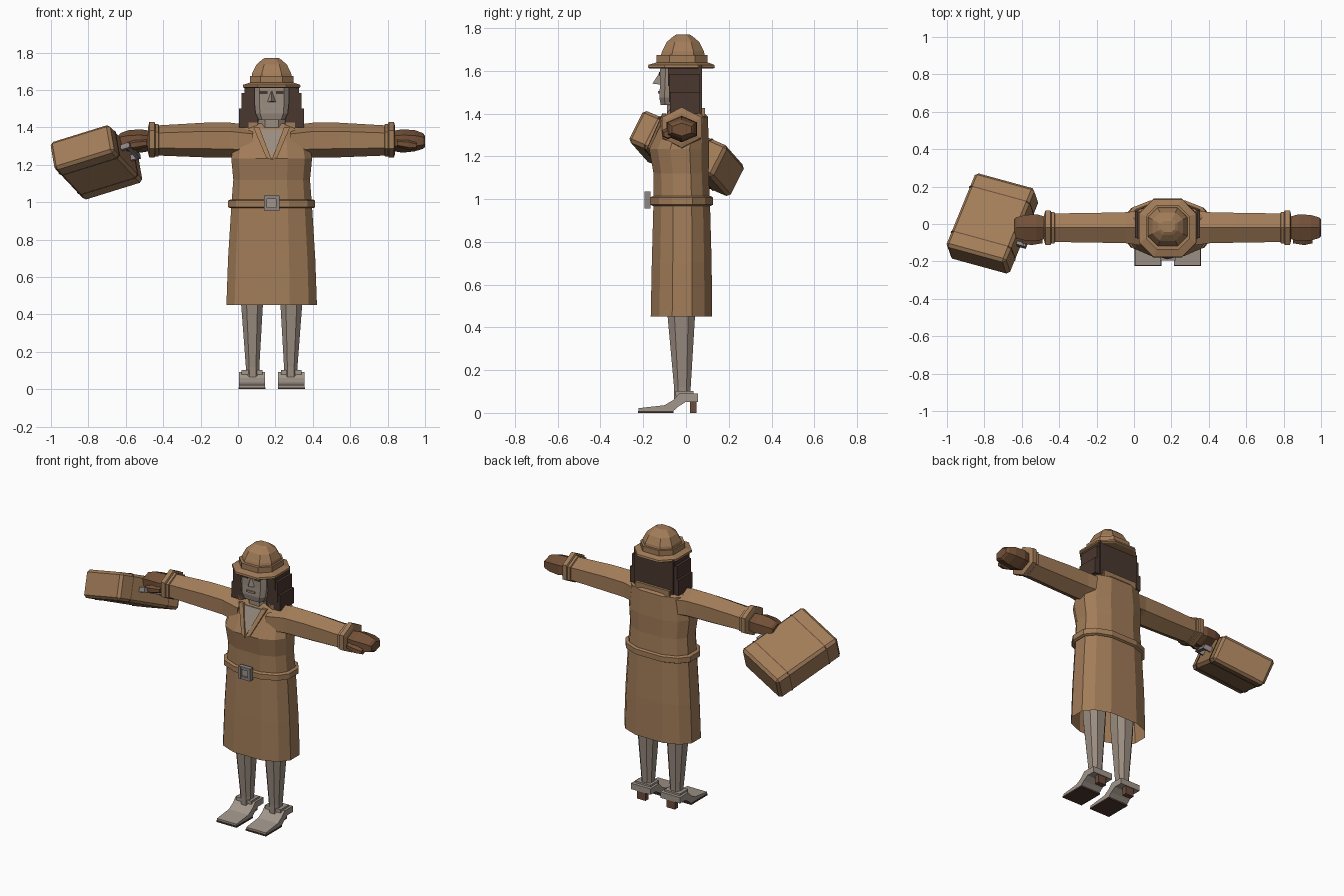
import bpy, bmesh, math
from mathutils import Vector, Matrix

if "Cube" in bpy.data.objects:
    bpy.data.objects.remove(bpy.data.objects["Cube"])

CX = 0.18  # the figure's centre line


def material(name, rgb):
    m = bpy.data.materials.new(name)
    m.diffuse_color = (*[(c / 255) ** 2.2 for c in rgb], 1)
    m.use_nodes = True
    m.node_tree.nodes["Principled BSDF"].inputs["Base Color"].default_value = m.diffuse_color
    return m


COAT = material("tan_coat", (160, 123, 89))
SKIN = material("skin", (152, 139, 127))
SHOE = material("pale_shoe", (160, 149, 138))
HAIR = material("dark_hair", (75, 58, 51))
GLOVE = material("brown_glove", (115, 82, 59))
STRAP = material("strap_brown", (106, 76, 62))
METAL = material("buckle_grey", (140, 132, 130))


def finish(name, bm, mat, shift=CX):
    bmesh.ops.recalc_face_normals(bm, faces=bm.faces)
    bmesh.ops.translate(bm, verts=bm.verts, vec=(shift, 0, 0))
    me = bpy.data.meshes.new(name)
    bm.to_mesh(me)
    bm.free()
    me.materials.append(mat)
    ob = bpy.data.objects.new(name, me)
    bpy.context.collection.objects.link(ob)
    return ob


def loft(name, rings, mat, caps=(True, True), shift=CX):
    """Skin a list of rings that all have the same point count."""
    bm = bmesh.new()
    rows = [[bm.verts.new(p) for p in r] for r in rings]
    n = len(rows[0])
    for a, b in zip(rows, rows[1:]):
        for i in range(n):
            bm.faces.new((a[i], a[(i + 1) % n], b[(i + 1) % n], b[i]))
    for row, cap in zip((rows[0], rows[-1]), caps):
        if cap:
            bm.faces.new(row)
    return finish(name, bm, mat, shift)


def box(name, x0, x1, y0, y1, z0, z1, mat):
    return loft(name, [[(x0, y0, z), (x1, y0, z), (x1, y1, z), (x0, y1, z)] for z in (z0, z1)], mat)


def prism(name, yz, x0, x1, mat):
    return loft(name, [[(x, y, z) for y, z in yz] for x in (x0, x1)], mat)


# Unit cross-sections
HALF = [(.4, -1), (.82, -.72), (1, -.3), (1, .35), (.8, .75), (.4, 1)]
BODY = HALF + [(-x, y) for x, y in reversed(HALF)]
OCT = [(.5, -1), (1, -.5), (1, .5), (.5, 1), (-.5, 1), (-1, .5), (-1, -.5), (-.5, -1)]
HEX = [(math.sin(i * math.pi / 3) / .866, math.cos(i * math.pi / 3)) for i in range(6)]


def level(shape, z, hw, y0, y1, cx=0):
    return [(cx + x * hw, (y0 + y1) / 2 + y * (y1 - y0) / 2, z) for x, y in shape]


def across(s, x, hy, z0, z1, cy=-.02):
    return [(s * x, cy + a * hy, (z0 + z1) / 2 + b * (z1 - z0) / 2) for a, b in HEX]


# Coat body, open at the hem
loft("coat", [level(BODY, *r) for r in (
    (.45, .242, -.165, .122), (.70, .233, -.16, .12), (.99, .215, -.152, .112), (1.12, .205, -.152, .106),
    (1.235, .216, -.172, .108), (1.385, .19, -.10, .102), (1.42, .14, -.075, .07))], COAT, (False, True))
# Belt and buckle
loft("belt", [level(BODY, *r) for r in (
    (.968, .222, -.155, .115), (.974, .233, -.168, .126), (1.008, .233, -.168, .126),
    (1.014, .222, -.155, .115))], COAT)
for s in (-1, 1):
    box("buckle_side", s * .042, s * .024, -.195, -.165, .955, 1.035, METAL)
    z = .995 + s * .04
    box("buckle_bar", -.03, .03, -.194, -.165, min(z, z - s * .018), max(z, z - s * .018), METAL)
box("buckle_plate", -.026, .026, -.182, -.165, .97, 1.02, SHOE)

# Open neckline with lapels
loft("neckline", [[(-.072, y - .098, 1.39), (.072, y - .098, 1.39), (0, y - .17, 1.24)]
                  for y in (-.006, .002)], SKIN)
for s in (-1, 1):
    loft("lapel", [[(s * .066, y - .097, 1.40), (s * .098, y - .095, 1.40),
                    (s * .03, y - .166, 1.24), (0, y - .175, 1.225)] for y in (-.014, .004)], COAT)
    box("coat_collar", s * .075, s * .125, -.075, .085, 1.38, 1.425, COAT)
box("collar_back", -.12, .12, .05, .09, 1.38, 1.425, COAT)

# Sleeves, cuffs and gloves
for s in (-1, 1):
    loft("sleeve", [across(s, *r) for r in (
        (.10, .10, 1.23, 1.41), (.22, .083, 1.238, 1.425), (.36, .08, 1.24, 1.425),
        (.62, .076, 1.25, 1.41))], COAT)
    loft("cuff", [across(s, *r) for r in (
        (.603, .076, 1.25, 1.41), (.606, .084, 1.245, 1.418), (.622, .084, 1.245, 1.418),
        (.626, .092, 1.24, 1.43), (.654, .092, 1.24, 1.43), (.66, .07, 1.26, 1.405))], COAT)
    loft("glove", [across(s, *r) for r in (
        (.64, .055, 1.275, 1.38), (.70, .072, 1.265, 1.39), (.765, .068, 1.272, 1.385),
        (.808, .056, 1.285, 1.37), (.82, .045, 1.295, 1.355))], GLOVE)
    loft("thumb", [across(s, x, h, a, b, -.085) for x, h, a, b in (
        (.67, .018, 1.295, 1.335), (.73, .028, 1.28, 1.335), (.775, .018, 1.285, 1.32))], GLOVE)

# Neck and head
loft("neck", [level(OCT, 1.36, .075, -.09, .05), level(OCT, 1.47, .07, -.09, .04)], SKIN)
loft("head", [level([(.72, -1), (1, -.7), (1, 1), (-1, 1), (-1, -.7), (-.72, -1)], *r) for r in (
    (1.44, .07, -.118, .02), (1.475, .086, -.125, .03), (1.53, .092, -.122, .04),
    (1.63, .092, -.12, .04))], SKIN)
loft("nose", [[(-.027, -.115, 1.535), (.027, -.115, 1.535), (0, -.157, 1.54)],
              [(-.008, -.115, 1.592), (.008, -.115, 1.592), (0, -.124, 1.592)]], SKIN)
box("lips", -.03, .03, -.131, -.12, 1.493, 1.505, SKIN)
for s in (-1, 1):
    box("eye", s * .022, s * .064, -.126, -.118, 1.578, 1.594, HAIR)
    # Stepped side hair
    for x0, x1, z0, z1, y0 in ((.088, .145, 1.53, 1.625, -.085), (.08, .16, 1.455, 1.585, -.08),
                               (.072, .174, 1.40, 1.50, -.075)):
        box("side_hair", s * x0, s * x1, y0, .066, z0, z1, HAIR)
box("back_hair", -.14, .14, .015, .074, 1.40, 1.625, HAIR)

# Hat: brim, band and faceted crown
loft("hat_brim", [level(OCT, *r) for r in (
    (1.610, .145, -.17, .125), (1.616, .154, -.178, .135), (1.628, .152, -.176, .132),
    (1.640, .115, -.135, .10))], COAT)
loft("hat_band", [level(OCT, z, .117, -.137, .101) for z in (1.636, 1.674)], COAT)
loft("hat_crown", [level(OCT, *r) for r in (
    (1.66, .108, -.122, .09), (1.69, .104, -.112, .084), (1.735, .082, -.09, .062),
    (1.762, .052, -.058, .03), (1.77, .038, -.044, .017))], COAT)

# Legs and heeled shoes
for s in (-1, 1):
    c = s * .105
    loft("leg", [level(OCT, z, hw, y0, y1, c + s * dx) for z, hw, y0, y1, dx in (
        (.06, .035, -.055, .02, -.003), (.12, .036, -.056, .022, -.003),
        (.45, .058, -.086, .042, 0), (.95, .075, -.10, .06, 0))], SKIN)
    prism("shoe", [(-.222, .008), (-.06, .008), (-.035, .03), (.0, .052), (.055, .052), (.055, .09),
                   (-.03, .092), (-.06, .06), (-.10, .036), (-.222, .022)], c - .07, c + .07, SHOE)
    box("ankle_strap", c - .055, c + .055, -.05, .035, .08, .102, SHOE)
    box("shoe_sole", c - .072, c + .072, -.225, -.058, 0, .01, HAIR)
    box("shoe_heel", c - .03, c + .03, .018, .05, 0, .054, STRAP)

# Travel case, built along its own axes then tilted into the hand
W = Vector((.31, -.085, .096)).normalized()
L = Vector((.125, .40, -.18))
L = (L - W * L.dot(W)).normalized()
T = L.cross(W)
POSE = Matrix((W, L, T)).transposed().to_4x4()
POSE.translation = (-.757, .003, 1.213)


def case_part(name, size, at, mat, bevel=0):
    bm = bmesh.new()
    bmesh.ops.create_cube(bm, size=1)
    bmesh.ops.scale(bm, verts=bm.verts, vec=size)
    if bevel:
        bmesh.ops.bevel(bm, geom=bm.edges[:], offset=bevel, segments=1, affect='EDGES')
    bmesh.ops.translate(bm, verts=bm.verts, vec=at)
    bmesh.ops.transform(bm, matrix=POSE, verts=bm.verts)
    return finish(name, bm, mat, 0)


case_part("case_body", (.345, .46, .168), (0, 0, 0), COAT, .016)
for s in (-1, 1):
    case_part("case_strap", (.351, .026, .174), (0, s * .14, 0), STRAP, .016)
    case_part("handle_mount", (.05, .02, .03), (.188, s * .075, 0), METAL)
case_part("case_handle", (.02, .17, .028), (.213, 0, 0), METAL)
